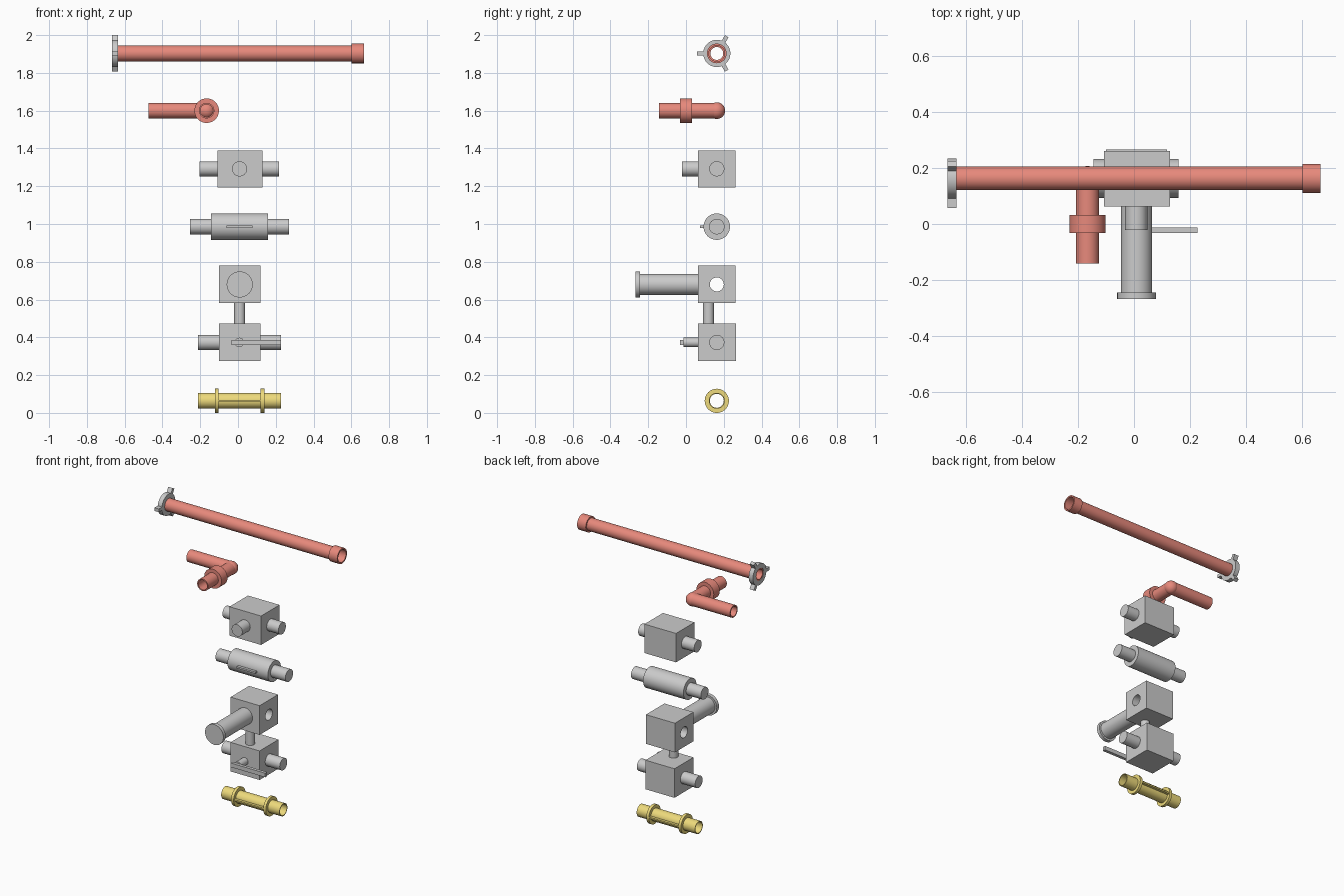
import bpy, bmesh, math
from mathutils import Matrix, Vector

if "Cube" in bpy.data.objects:
    bpy.data.objects.remove(bpy.data.objects["Cube"])

CY = 0.163   # shared depth of every pipe centreline
SEG = 40


def material(name, rgb):
    m = bpy.data.materials.new(name)
    m.diffuse_color = (*rgb, 1)
    m.use_nodes = True
    m.node_tree.nodes["Principled BSDF"].inputs["Base Color"].default_value = m.diffuse_color
    return m


RED = material("red_paint", (0.8, 0.25, 0.2))
YELLOW = material("yellow_paint", (0.85, 0.7, 0.2))


def finish(name, bm, mat=None):
    bmesh.ops.recalc_face_normals(bm, faces=bm.faces)
    me = bpy.data.meshes.new(name)
    bm.to_mesh(me)
    bm.free()
    if mat:
        me.materials.append(mat)
    ob = bpy.data.objects.new(name, me)
    bpy.context.collection.objects.link(ob)
    return ob


def lathe(name, axis, centre, profile, mat=None, hollow=False):
    """Spin (position along axis, radius) points; centre gives the other two coordinates."""
    bm = bmesh.new()
    rings = []
    for t, r in profile:
        ring = []
        for i in range(SEG):
            a = 2 * math.pi * i / SEG
            p = [centre[0] + r * math.cos(a), centre[1] + r * math.sin(a)]
            p.insert("XYZ".index(axis), t)
            ring.append(bm.verts.new(p))
        rings.append(ring)
    pairs = list(zip(rings, rings[1:]))
    if hollow:
        pairs.append((rings[-1], rings[0]))
    else:
        bm.faces.new(rings[0])
        bm.faces.new(rings[-1])
    for a, b in pairs:
        for i in range(SEG):
            j = (i + 1) % SEG
            bm.faces.new((a[i], a[j], b[j], b[i]))
    return finish(name, bm, mat)


def rod(name, axis, centre, a, b, r, mat=None):
    return lathe(name, axis, centre, [(a, r), (b, r)], mat)


def tube(name, axis, centre, a, b, r, inner, mat=None):
    return lathe(name, axis, centre, [(a, r), (b, r), (b, inner), (a, inner)], mat, True)


def box(name, lo, hi, mat=None, turn=None):
    lo, hi = Vector(lo), Vector(hi)
    bm = bmesh.new()
    bmesh.ops.create_cube(bm, size=1)
    bm.transform(Matrix.Translation((lo + hi) / 2) @ Matrix.Diagonal((*(hi - lo), 1)))
    if turn:
        bm.transform(turn)
    return finish(name, bm, mat)


# Long pipe with a socket at one end and a three-lug coupling at the other
z = 1.903
lathe("long_pipe", "X", (CY, z),
      [(-0.665, 0.042), (0.602, 0.042), (0.602, 0.052), (0.667, 0.052),
       (0.667, 0.042), (0.602, 0.042), (0.60, 0.034), (-0.665, 0.034)], RED, True)
tube("coupling_ring", "X", (CY, z), -0.667, -0.635, 0.072, 0.042)
for i in range(3):
    turn = Matrix.Translation((0, CY, z)) @ Matrix.Rotation(math.radians(60 + 120 * i), 4, "X")
    box(f"coupling_lug_{i + 1}", (-0.667, 0.062, -0.011), (-0.635, 0.105, 0.011), turn=turn)

# Elbow pipe with a collar
z, ex = 1.60, -0.166
tube("elbow_side_pipe", "X", (CY, z), -0.473, ex, 0.041, 0.033, RED)
tube("elbow_front_pipe", "Y", (ex, z), -0.142, CY, 0.041, 0.033, RED)
tube("elbow_collar", "Y", (ex, z), -0.032, 0.032, 0.065, 0.037, RED)
bm = bmesh.new()
bmesh.ops.create_uvsphere(bm, u_segments=40, v_segments=24, radius=0.044)
bm.transform(Matrix.Translation((ex, CY, z)))
finish("elbow_joint", bm, RED)

# Three-way block
z = 1.292
box("tee_block", (-0.108, 0.063, 1.194), (0.129, 0.261, 1.39))
rod("tee_pipe", "X", (CY, z), -0.203, 0.217, 0.04)
rod("tee_front_stub", "Y", (0.008, z), -0.022, 0.08, 0.04)

# Inline cylinder with a thin front fin
z = 0.986
r, R = 0.041, 0.07
lathe("inline_cylinder", "X", (CY, z),
      [(-0.254, r), (-0.144, r), (-0.144, R), (0.159, R), (0.159, r), (0.27, r)])
box("cylinder_fin", (-0.062, 0.075, z - 0.006), (0.077, 0.11, z + 0.006))

# Upper valve block, bored through, with a capped front barrel
z = 0.68
block = box("upper_block", (-0.1, 0.063, 0.581), (0.118, 0.261, 0.779))
bore = rod("bore_cutter", "X", (CY, z), -0.3, 0.3, 0.037)
bore.hide_render = True
bore.hide_viewport = True
cut = block.modifiers.new("bore", "BOOLEAN")
cut.operation, cut.object, cut.solver = "DIFFERENCE", bore, "EXACT"
lathe("capped_barrel", "Y", (0.009, z),
      [(-0.268, 0.069), (-0.244, 0.069), (-0.244, 0.056), (0.064, 0.056)])

# Stem joining the two valve blocks
rod("stem", "Z", (0.009, 0.119), 0.46, 0.59, 0.029)

# Lower valve block with lever
z = 0.373
box("lower_block", (-0.1, 0.063, 0.275), (0.118, 0.266, 0.472))
rod("lower_pipe", "X", (CY, z), -0.211, 0.227, 0.04)
rod("lever_pivot", "Y", (0.007, z), -0.013, 0.08, 0.025)
box("lever", (-0.034, -0.033, z - 0.014), (0.227, -0.012, z + 0.014))

# Yellow sleeve with two flanges and side ribs
z = 0.064
tube("sleeve", "X", (CY, z), -0.211, 0.227, 0.042, 0.037, YELLOW)
for i, x in enumerate((-0.121, 0.12)):
    tube(f"sleeve_flange_{i + 1}", "X", (CY, z), x, x + 0.019, 0.062 + 0.002, 0.04, YELLOW)
for i, s in enumerate((-1, 1)):
    ys = sorted((CY + s * 0.04, CY + s * 0.06))
    box(f"sleeve_rib_{i + 1}", (-0.11, ys[0], z - 0.005), (0.13, ys[1], z + 0.005), YELLOW)

# Smooth the round surfaces and keep the edges sharp
for ob in bpy.context.collection.objects:
    if ob != bore:
        ob.select_set(True)
        bpy.context.view_layer.objects.active = ob
bpy.ops.object.shade_smooth_by_angle()
